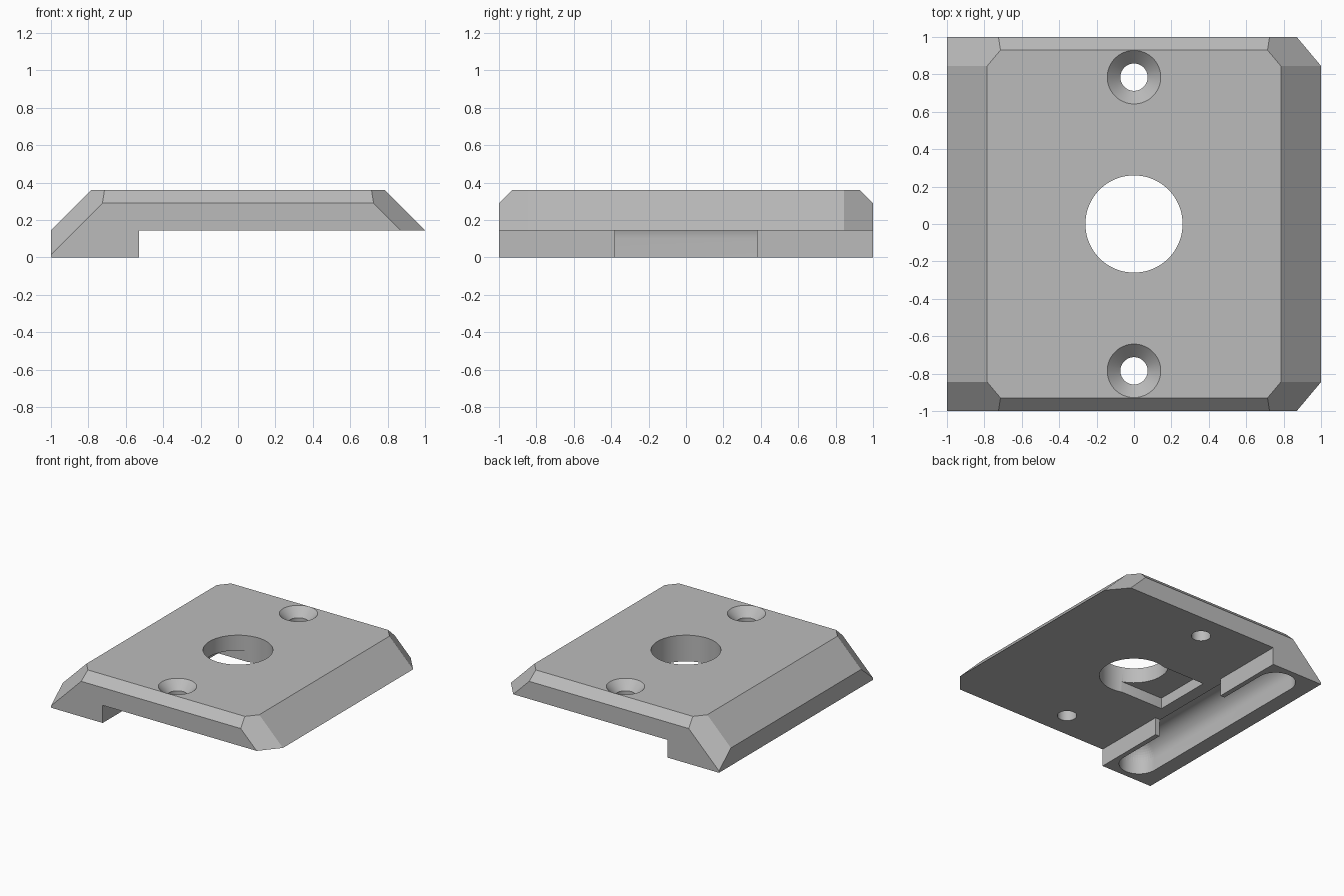
import bpy, bmesh, math
from mathutils import Vector, Matrix

cube = bpy.data.objects.get("Cube")
if cube:
    bpy.data.objects.remove(cube, do_unlink=True)

grey = bpy.data.materials.new("plain grey")
grey.use_nodes = True
colour = (0.5, 0.5, 0.5, 1)
grey.diffuse_color = colour
grey.node_tree.nodes["Principled BSDF"].inputs["Base Color"].default_value = colour

TOP, UNDER, LEG_X = 0.36, 0.145, -0.53


def make_object(name, bm):
    bmesh.ops.recalc_face_normals(bm, faces=bm.faces)
    mesh = bpy.data.meshes.new(name)
    bm.to_mesh(mesh)
    bm.free()
    mesh.materials.append(grey)
    obj = bpy.data.objects.new(name, mesh)
    bpy.context.collection.objects.link(obj)
    return obj


def box_bm(lo, hi):
    lo, hi = Vector(lo), Vector(hi)
    bm = bmesh.new()
    mat = Matrix.Translation((lo + hi) / 2) @ Matrix.Diagonal((*(hi - lo), 1))
    bmesh.ops.create_cube(bm, size=1, matrix=mat)
    return bm


def box(name, lo, hi):
    return make_object(name, box_bm(lo, hi))


def cone(name, x, y, z0, z1, r0, r1):
    bm = bmesh.new()
    bmesh.ops.create_cone(bm, cap_ends=True, segments=64, radius1=r0, radius2=r1,
                          depth=z1 - z0, matrix=Matrix.Translation((x, y, (z0 + z1) / 2)))
    return make_object(name, bm)


def slice_off(bm, point, normal):
    geom = bm.verts[:] + bm.edges[:] + bm.faces[:]
    cut = bmesh.ops.bisect_plane(bm, geom=geom, dist=1e-5, plane_co=point,
                                 plane_no=normal, clear_outer=True)
    edges = [e for e in cut["geom_cut"] if isinstance(e, bmesh.types.BMEdge)]
    bmesh.ops.edgeloop_fill(bm, edges=edges)


# Bevelled block: sloped sides, small end chamfers and cut corners
bm = box_bm((-1, -1, 0), (1, 1, TOP))
for s in (-1, 1):
    slice_off(bm, (s, 0, UNDER), (s, 0, 1))
    slice_off(bm, (0, s, 0.29), (0, s, 1))
for sx in (-1, 1):
    for sy in (-1, 1):
        slice_off(bm, (sx, sy * 0.845, UNDER), (sx * 0.155, sy * 0.13, 0.155))
plate = make_object("cover_plate", bm)

# Rounded groove along the underside of the leg
bm = bmesh.new()
for y in (-0.8, 0.8):
    bmesh.ops.create_uvsphere(bm, u_segments=48, v_segments=24, radius=0.15,
                              matrix=Matrix.Translation((-0.72, y, 0.1)))
    bmesh.ops.create_circle(bm, segments=48, radius=0.15,
                            matrix=Matrix.Translation((-0.72, y, -0.1)))
hull = bmesh.ops.convex_hull(bm, input=bm.verts[:])
junk = {g for g in hull["geom_interior"] + hull["geom_unused"]
        if isinstance(g, bmesh.types.BMVert)}
bmesh.ops.delete(bm, geom=list(junk), context="VERTS")
groove = make_object("groove_cutter", bm)

# Clearance beside the leg, wall notch, slot, centre hole and screw holes
cutters = [
    box("underside_cutter", (LEG_X, -2, -1), (2, 2, UNDER)),
    groove,
    box("notch_cutter", (-0.72, -0.38, -1), (LEG_X + 0.1, 0.38, UNDER)),
    box("slot_cutter", (-0.475, -0.245, 0.05), (0, 0.245, 0.235)),
    cone("centre_hole_cutter", 0, 0, -1, 1, 0.26, 0.26),
]
for y in (-0.785, 0.785):
    cutters.append(cone("screw_hole_cutter", 0, y, -1, 1, 0.073, 0.073))
    cutters.append(cone("countersink_cutter", 0, y, TOP - 0.07, TOP + 0.01, 0.073, 0.153))

bpy.ops.object.select_all(action="DESELECT")
bpy.context.view_layer.objects.active = plate
plate.select_set(True)
for cutter in cutters:
    mod = plate.modifiers.new(cutter.name, "BOOLEAN")
    mod.operation, mod.solver, mod.object = "DIFFERENCE", "EXACT", cutter
    bpy.ops.object.modifier_apply(modifier=mod.name)
    bpy.data.objects.remove(cutter, do_unlink=True)

bpy.ops.object.shade_smooth_by_angle(angle=math.radians(25))
